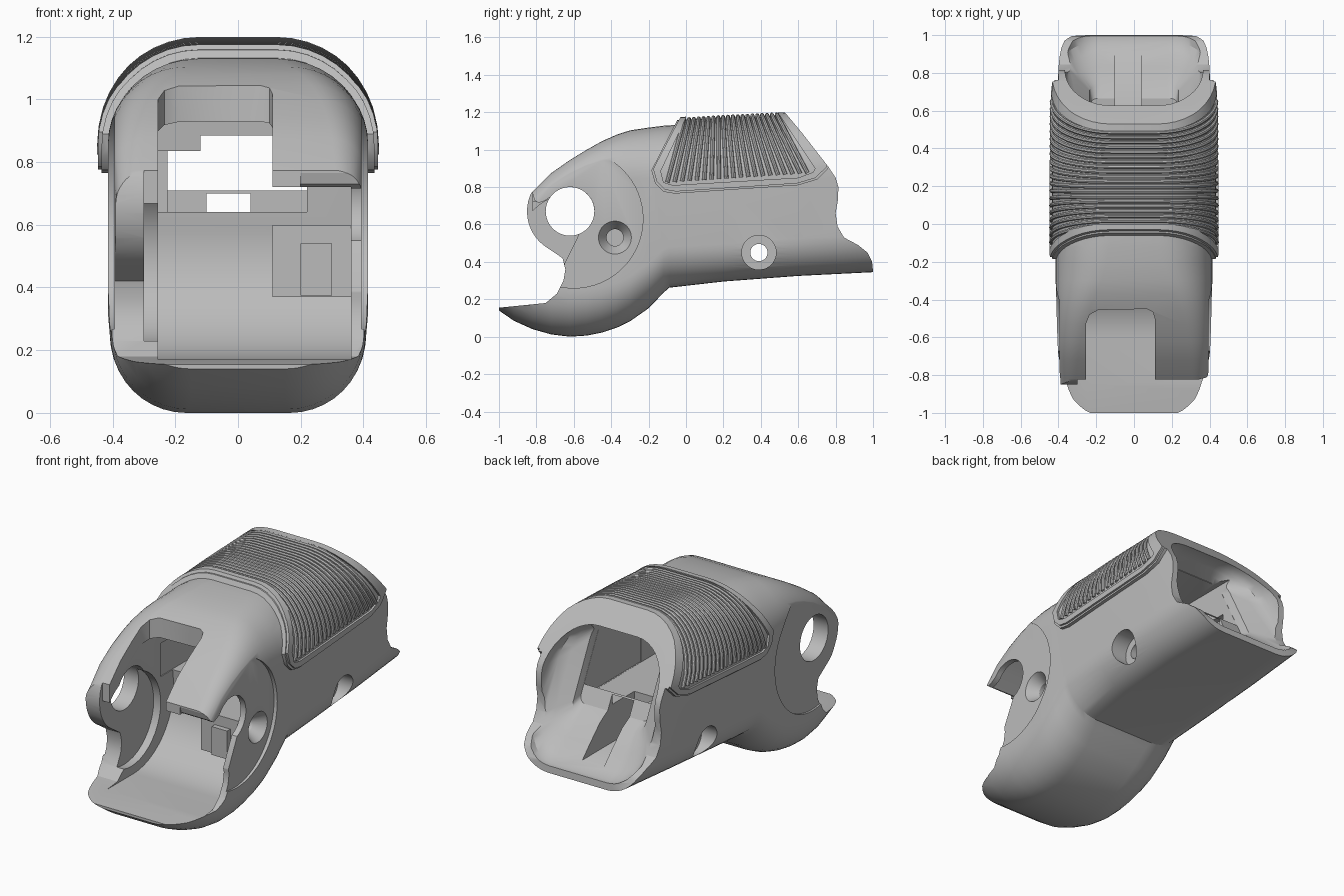
import bpy, bmesh
from math import sin, cos, radians
from mathutils import Vector

cube = bpy.data.objects.get("Cube")
if cube:
    bpy.data.objects.remove(cube, do_unlink=True)

grey = bpy.data.materials.new("plain grey")
grey.use_nodes = True
grey.diffuse_color = (0.5, 0.5, 0.5, 1)
grey.node_tree.nodes["Principled BSDF"].inputs["Base Color"].default_value = (0.5, 0.5, 0.5, 1)

# Body stations: y, half width, bottom, top, bottom radius, top radius
STATIONS = [
    (-1, .39, .14, .62, .24, .08), (-.92, .39, .085, .69, .24, .08),
    (-.82, .39, .04, .775, .24, .08), (-.72, .4, .012, .875, .24, .1),
    (-.62, .405, 0, .945, .24, .12), (-.53, .408, .006, 1, .24, .145),
    (-.45, .41, .022, 1.045, .24, .175), (-.37, .412, .048, 1.08, .24, .21),
    (-.3, .415, .082, 1.103, .24, .245), (-.2, .415, .152, 1.118, .24, .27),
    (-.12, .415, .235, 1.128, .23, .28), (-.09, .415, .262, 1.13, .22, .29),
    (.2, .415, .295, 1.145, .2, .29), (.6, .412, .325, 1.16, .2, .29),
    (1, .39, .345, 1.12, .2, .28)]
STEPS = 10


def new_object(name, bm):
    bmesh.ops.recalc_face_normals(bm, faces=bm.faces)
    mesh = bpy.data.meshes.new(name)
    bm.to_mesh(mesh)
    bm.free()
    obj = bpy.data.objects.new(name, mesh)
    bpy.context.collection.objects.link(obj)
    return obj


def arc(cy, cz, r, start=0, end=360, n=40):
    count = n if end - start == 360 else n + 1
    angles = [radians(start + (end - start) * i / n) for i in range(count)]
    return [(cy + r * cos(a), cz + r * sin(a)) for a in angles]


def ring(y, w, zb, zt, rb, rt, shear=0):
    """Rounded rectangle across y, optionally leaning back."""
    corners = [(w - rb, zb + rb, rb, -90), (w - rt, zt - rt, rt, 0),
               (rt - w, zt - rt, rt, 90), (rb - w, zb + rb, rb, 180)]
    flat = [p for cx, cz, r, a in corners for p in arc(cx, cz, r, a, a + 90, STEPS)]
    return [Vector((x, y + shear * (.75 - z), z)) for x, z in flat]


def loft(name, rings):
    bm = bmesh.new()
    loops = [[bm.verts.new(p) for p in r] for r in rings]
    for a, b in zip(loops, loops[1:]):
        for i in range(len(a)):
            j = (i + 1) % len(a)
            bm.faces.new((a[i], a[j], b[j], b[i]))
    bm.faces.new(loops[0])
    bm.faces.new(loops[-1])
    return new_object(name, bm)


def swell(row, d):
    """Grow a station outward, a little more on top."""
    y, w, zb, zt, rb, rt = row
    return y, w + d, zb, zt + 1.3 * d, rb, rt + d


def section(y):
    for a, b in zip(STATIONS, STATIONS[1:]):
        if y <= b[0]:
            t = (y - a[0]) / (b[0] - a[0])
            return [p + (q - p) * t for p, q in zip(a, b)]
    return STATIONS[-1]


def prism(points, lo, hi, axis="x"):
    """Extrude a (y, z) outline along x, or an (x, y) outline along z."""
    place = (lambda p, h: (h, *p)) if axis == "x" else (lambda p, h: (*p, h))
    return loft("cutter", [[place(p, h) for p in points] for h in (lo, hi)])


def box(x, y, z):
    return prism([(y[0], z[0]), (y[1], z[0]), (y[1], z[1]), (y[0], z[1])], *x)


def combine(target, tool, operation="DIFFERENCE"):
    mod = target.modifiers.new("join", "BOOLEAN")
    mod.object, mod.operation, mod.solver = tool, operation, "EXACT"
    bpy.context.view_layer.objects.active = target
    bpy.ops.object.modifier_apply(modifier=mod.name)
    bpy.data.objects.remove(tool, do_unlink=True)


# Outer shell
shell = loft("grip_shell", [ring(*s) for s in STATIONS])

# Raised pad: a bed for the ribs and a slightly smaller rim stepped on top
PAD = [(-.185, .89), (-.165, .82), (-.12, .775), (-.06, .765), (.6, .81),
       (.7, .84), (.76, .9), (.77, .92), (.5, 1.25), (0, 1.25)]
INNER = [(-.135, .885), (-.12, .825), (-.07, .81), (.6, .85), (.68, .88),
         (.69, .9), (.49, 1.2), (.46, 1.4), (.03, 1.4), (0, 1.17)]
RIM = [(.28 + (y - .28) * .98, 1.05 + (z - 1.05) * .96) for y, z in PAD]
bed, rim = (loft("pad", [ring(*swell(s, d)) for s in STATIONS]) for d in (.02, .032))
combine(bed, prism(PAD, -.7, .7), "INTERSECT")
combine(rim, prism(RIM, -.7, .7), "INTERSECT")
combine(rim, prism(INNER, -.8, .8))
combine(shell, bed, "UNION")
combine(shell, rim, "UNION")

# Flat round cheeks on both sides of the head
for lo, hi in ((.394, .6), (-.6, -.394)):
    combine(shell, prism(arc(-.6, .63, .37, n=64), lo, hi))

# Rear edge with its wave
combine(shell, prism([(.45, 1.29), (.52, 1.21), (.62, 1.09), (.76, .91), (.8, .85),
                      (.815, .8), (.812, .73), (.8, .66), (.81, .59), (.845, .53),
                      (.92, .49), (.97, .45), (.995, .4), (1.005, .3), (1.3, .3),
                      (1.3, 1.5), (.45, 1.5)], -.9, .9))

# Front mouth, leaving the lower lip and the round ear
combine(shell, prism([(-1.2, .14), (-1, .155), (-.75, .18), (-.69, .23), (-.655, .3),
                      (-.645, .36), (-.66, .42)] + arc(-.62, .67, .23, 238, 152, 12)
                     + [(-1.2, .79)], -.9, .9))

# Wheel cavity, its side recess and the slot in the roof
combine(shell, prism([(-1.1, .72), (-.79, .72), (-.7, .79), (-.55, .89), (-.4, .95),
                      (-.27, .95)] + arc(-.6, .54, .37, 10, -90, 20)
                     + [(-1.1, .17)], -.255, .36))
combine(shell, prism(arc(-.62, .49, .27), -.3, 0))
combine(shell, prism([(-.255, -1.1), (.11, -1.1), (.11, -.5), (.1, -.465), (.07, -.45),
                      (-.19, -.455), (-.235, -.48), (-.255, -.53)], .5, 1.4, "z"))
combine(shell, box((-.3, .6), (-1.1, -.822), (.5, 1)))

# Ear hole on one cheek, open notch on the other
combine(shell, prism(arc(-.62, .67, .13), -.6, -.2))
combine(shell, prism([(-1.1, .765), (-.82, .765), (-.81, .73), (-.79, .715), (-.76, .725)]
                     + arc(-.62, .67, .13, 145, -68, 24)
                     + [(-.65, .39), (-.66, .3), (-1.1, .3)], .2, .61))

# Passage through the body with a stepped ceiling
combine(shell, box((-.26, .22), (-.35, .5), (.64, .835)))
combine(shell, box((-.12, .21), (-.34, .3), (.8, .885)))
combine(shell, box((-.225, .225), (.1, .62), (.641, 1.03)))

# Flared rear opening with a sloping floor, and the centre slot
combine(shell, loft("flare", [ring(.6, .226, .62, 1.035, .04, .06, .5),
                              ring(.65, .235, .58, 1.05, .06, .1, .5),
                              ring(.7, .3, .49, 1.065, .12, .18, .5),
                              ring(.735, .345, .42, 1.075, .16, .22, .5),
                              ring(.78, .365, .385, 1.08, .18, .24, .5),
                              ring(1.2, .365, .385, 1.08, .18, .24, .5)]))
combine(shell, box((-.1, .04), (.42, .9), (.42, .7)))

# Screw blocks inside the head
combine(shell, box((.11, .38), (-.5, -.2), (.37, .6)), "UNION")
combine(shell, box((.2, .3), (-.53, -.3), (.375, .54)), "UNION")

# Countersunk front screw hole
combine(shell, loft("countersink", [[Vector((x, *p)) for p in arc(-.38, .53, r)]
                                    for x, r in ((.22, .045), (.33, .045),
                                                 (.4, .092), (.6, .092))]))

# Rear cross hole, counterbored on both sides
combine(shell, prism(arc(.39, .45, .046), -.7, .7))
for lo, hi in ((.31, .6), (-.6, -.31)):
    combine(shell, prism(arc(.39, .45, .092), lo, hi))

# Fan of ribs arching over the pad
curve = bpy.data.curves.new("grip_ribs", "CURVE")
curve.dimensions = "3D"
curve.bevel_depth, curve.bevel_resolution, curve.use_fill_caps = .011, 2, True
COUNT = 20
for i in range(COUNT):
    t = i / (COUNT - 1)
    foot, crown, start = -.1 + .75 * t, -.01 + .495 * t, .825 + .05 * t
    row = swell(section((foot + crown) / 2), .023)
    arch = ring(*row)[STEPS + 1:3 * STEPS + 3]
    path = [Vector((row[1], 0, start)), *arch, Vector((-row[1], 0, start))]
    spline = curve.splines.new("POLY")
    spline.points.add(len(path) - 1)
    for point, p in zip(spline.points, path):
        rise = (p.z - start) / (row[3] - start)
        point.co = (p.x, foot + (crown - foot) * rise, p.z, 1)
ribs = bpy.data.objects.new("grip_ribs", curve)
bpy.context.collection.objects.link(ribs)
bpy.ops.object.select_all(action="DESELECT")
ribs.select_set(True)
bpy.context.view_layer.objects.active = ribs
bpy.ops.object.convert(target="MESH")
ribs = bpy.context.object

# Shading and colour
for obj in (shell, ribs):
    obj.data.materials.clear()
    obj.data.materials.append(grey)
    for face in obj.data.polygons:
        face.material_index = 0
    obj.select_set(True)
bpy.context.view_layer.objects.active = shell
bpy.ops.object.shade_smooth_by_angle(angle=radians(30))
